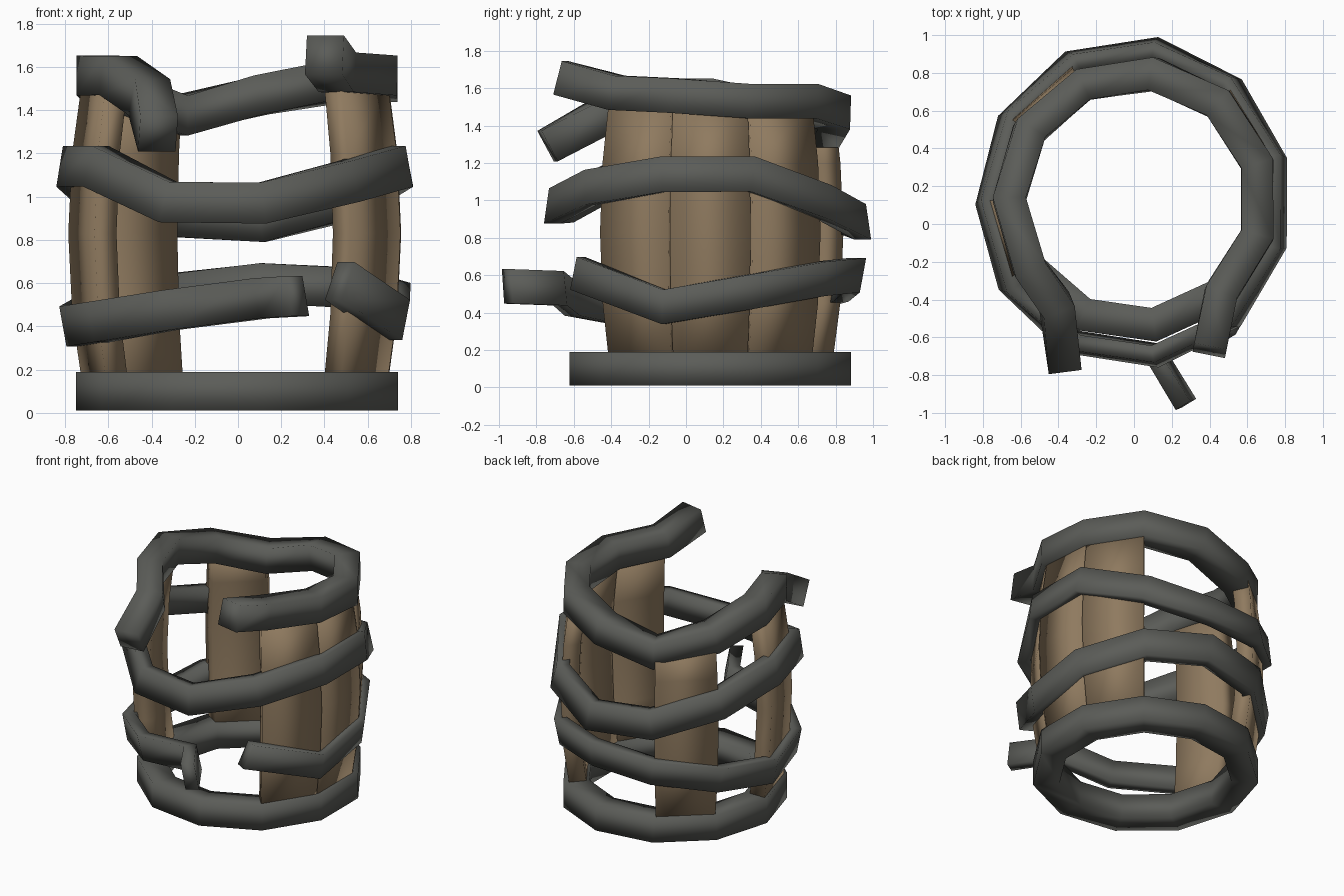
import bpy, math
from mathutils import Vector

if "Cube" in bpy.data.objects:
    bpy.data.objects.remove(bpy.data.objects["Cube"])

STEP = 2 * math.pi / 11
CY = 0.13          # barrel axis in y
UP = Vector((0, 0, 1))


def material(name, col):
    m = bpy.data.materials.new(name)
    m.diffuse_color = (*col, 1)
    m.use_nodes = True
    m.node_tree.nodes["Principled BSDF"].inputs["Base Color"].default_value = m.diffuse_color
    return m


iron = material("dark iron", (0.105, 0.108, 0.098))
wood = material("brown wood", (0.275, 0.195, 0.115))


def angle(k):
    # corner 0 is just right-front of +x, counting counter-clockwise
    return (k - 0.5) * STEP


def at(k, rx, ry, z, cx=0.0, cy=CY):
    return Vector((cx + rx * math.cos(angle(k)), cy + ry * math.sin(angle(k)), z))


def make(name, verts, faces, mat):
    me = bpy.data.meshes.new(name)
    me.from_pydata([tuple(v) for v in verts], [], faces)
    me.materials.append(mat)
    for p in me.polygons:
        p.use_smooth = True
    ob = bpy.data.objects.new(name, me)
    bpy.context.collection.objects.link(ob)
    return ob


def loft(name, rings, mat, closed=False):
    # skins four-cornered cross-sections
    n = len(rings)
    verts = [v for r in rings for v in r]
    faces = []
    for i in range(n if closed else n - 1):
        j = (i + 1) % n
        for a in range(4):
            b = (a + 1) % 4
            faces.append((i * 4 + a, i * 4 + b, j * 4 + b, j * 4 + a))
    if not closed:
        faces += [(3, 2, 1, 0), tuple((n - 1) * 4 + a for a in range(4))]
    return make(name, verts, faces, mat)


def band(name, pts, width, height, lean=0.0, closed=False):
    # sweeps a rectangular bar along a counter-clockwise path
    n = len(pts)
    rings = []
    for i, p in enumerate(pts):
        if closed:
            a, b = pts[i - 1], pts[(i + 1) % n]
        else:
            a, b = pts[max(i - 1, 0)], pts[min(i + 1, n - 1)]
        d1 = (p - a).normalized() if (p - a).length else Vector()
        d2 = (b - p).normalized() if (b - p).length else Vector()
        t = (d1 + d2).normalized()
        out = t.cross(UP).normalized()
        up = out.cross(t) + out * lean
        o, u = out * width / 2, up * height / 2
        rings.append([p + o + u, p - o + u, p - o - u, p + o - u])
    return loft(name, rings, iron, closed)


# bottom hoop, closed and level
band("bottom_hoop", [at(k, 0.67, 0.67, 0.10, 0.01) for k in range(11)],
     0.18, 0.18, closed=True)

# upper middle hoop, closed and wavy
mid_z = [1.14, 1.14, 0.99, 0.885, 0.91, 1.03, 1.14, 1.14, 0.975, 0.97, 1.07]
band("middle_hoop", [at(k, 0.78, 0.825, z, 0, 0.115) for k, z in enumerate(mid_z)],
     0.09, 0.19, lean=-0.16, closed=True)

# lower hoop, broken open at the front with a bent tail
low_z = [0.43, 0.51, 0.58, 0.60, 0.55, 0.47, 0.40, 0.42, 0.475, 0.53]
low = [Vector((0.47, -0.58, 0.61))]
low += [at(k, 0.765, 0.80, z, 0, 0.11) for k, z in enumerate(low_z)]
low += [Vector((0.275, -0.955, 0.54))]
band("lower_hoop", low, 0.09, 0.185, lean=0.18)

# top hoop, broken open with one end raised and the other drooping
top_z = [1.56, 1.53, 1.53, 1.47, 1.375, 1.47, 1.56, 1.56]
top = [Vector((0.40, -0.67, 1.655)), Vector((0.46, -0.37, 1.575))]
top += [at(k, 0.67, 0.67, z, 0.01) for k, z in enumerate(top_z)]
top += [Vector((-0.41, -0.43, 1.46)), Vector((-0.37, -0.74, 1.29))]
band("top_hoop", top, 0.175, 0.185)


# remaining bulging staves, each spanning one side of the barrel
def stave(name, k, top_height):
    rings = []
    for z in (0.1, 0.45, 0.83, 1.2, top_height):
        r = 0.785 - 0.13 * (z - 0.83) ** 2
        e = 0.012
        ro, ri = r, r - 0.12
        rings.append([at(k + e, ro, ro, z), at(k + 1 - e, ro, ro, z),
                      at(k + 1 - e, ri, ri, z), at(k + e, ri, ri, z)])
    loft(name, rings, wood)


for name, k, h in (("stave_front_right", -1, 1.51), ("stave_right", 0, 1.50),
                   ("stave_back_right", 1, 1.49), ("stave_back_left", 4, 1.42),
                   ("stave_left", 6, 1.52)):
    stave(name, k, h)
